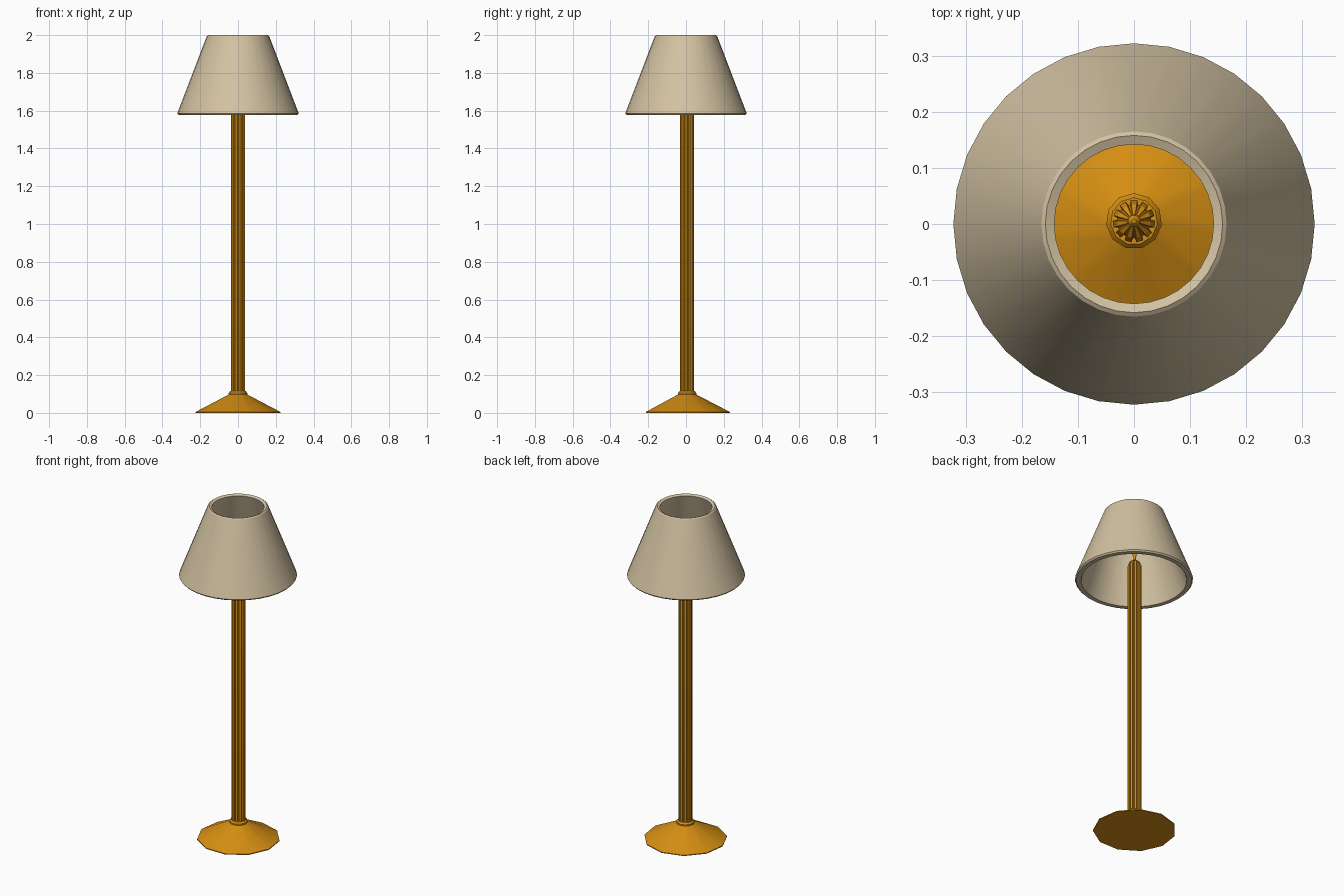
import bpy, bmesh, math

old = bpy.data.objects.get("Cube")
if old:
    bpy.data.objects.remove(old)


def material(name, rgb):
    m = bpy.data.materials.new(name)
    m.use_nodes = True
    m.diffuse_color = (*rgb, 1)
    m.node_tree.nodes["Principled BSDF"].inputs["Base Color"].default_value = (*rgb, 1)
    return m


gold = material("amber gold", (0.66, 0.27, 0.006))
cream = material("cream fabric", (0.65, 0.54, 0.36))


def lathe(name, profile, sides, mat, y=0.0, closed=False, shape=None):
    """Spin (radius, z) points; shape gives (angle, radius factor) pairs for one turn."""
    shape = shape or [(math.pi / 2 + math.tau * i / sides, 1) for i in range(sides)]
    bm = bmesh.new()
    rings = [[bm.verts.new((r * f * math.cos(a), y + r * f * math.sin(a), z))
              for a, f in shape] for r, z in profile]
    pairs = list(zip(rings, rings[1:]))
    if closed:
        pairs.append((rings[-1], rings[0]))
    else:
        bm.faces.new(rings[0][::-1])
        bm.faces.new(rings[-1])
    n = len(shape)
    for low, high in pairs:
        for i in range(n):
            j = (i + 1) % n
            bm.faces.new((low[i], low[j], high[j], high[i]))
    bmesh.ops.recalc_face_normals(bm, faces=bm.faces)
    mesh = bpy.data.meshes.new(name)
    bm.to_mesh(mesh)
    bm.free()
    mesh.materials.append(mat)
    obj = bpy.data.objects.new(name, mesh)
    bpy.context.collection.objects.link(obj)
    bpy.ops.object.select_all(action="DESELECT")
    obj.select_set(True)
    bpy.context.view_layer.objects.active = obj
    bpy.ops.object.shade_smooth_by_angle(angle=math.radians(30))
    return obj


SIDES = 11
OFFSET = 0.005

# Flared foot with a small collar
lathe("base", [(0.227, 0), (0.227, 0.005), (0.05, 0.097), (0.05, 0.105), (0.042, 0.115)],
      SIDES, gold, OFFSET)

# Fluted pole: each flute is a flat ridge followed by a groove
step = math.tau / SIDES
flutes = [(math.pi / 2 + step * (i + t), f) for i in range(SIDES)
          for t, f in ((-0.28, 1), (0.28, 1), (0.4, 0.8), (0.6, 0.8))]
lathe("pole", [(0.038, 0.1), (0.038, 1.66), (0.03, 1.685), (0.012, 1.70)],
      SIDES, gold, OFFSET, shape=flutes)

# Slim stem and knob on top of the pole
lathe("finial", [(0.012, 1.695), (0.007, 1.705), (0.007, 1.72), (0.011, 1.73),
                 (0.011, 1.74), (0.004, 1.75)], SIDES, gold, OFFSET)

# Thick open lampshade with softened rims
lathe("lampshade", [(0.315, 1.577), (0.322, 1.585), (0.165, 1.995), (0.158, 2.0),
                    (0.142, 1.993), (0.289, 1.577)], 32, cream, closed=True)
